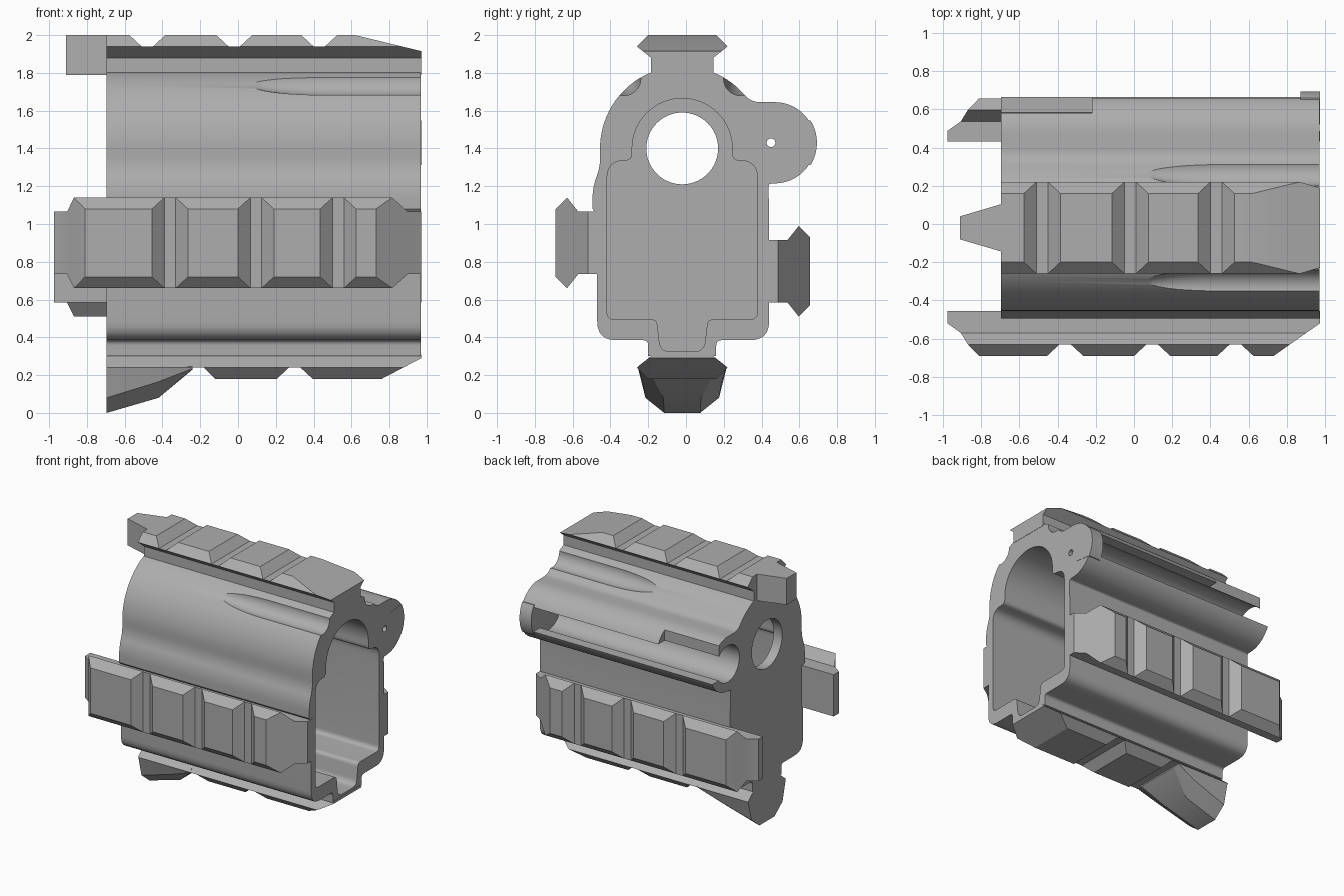
import bpy, bmesh, math
from mathutils import Vector

if "Cube" in bpy.data.objects:
    bpy.data.objects.remove(bpy.data.objects["Cube"])

metal = bpy.data.materials.new("mid_grey")
metal.diffuse_color = (0.42, 0.42, 0.42, 1)
metal.use_nodes = True
metal.node_tree.nodes["Principled BSDF"].inputs["Base Color"].default_value = metal.diffuse_color
CY = -0.02  # y of the body's centre line


def loft(name, sections, smooth=True):
    """Closed solid through equally sized rings of points."""
    bm = bmesh.new()
    rings = [[bm.verts.new(p) for p in s] for s in sections]
    n = len(rings[0])
    for a, b in zip(rings, rings[1:]):
        for i in range(n):
            j = (i + 1) % n
            bm.faces.new((a[i], a[j], b[j], b[i]))
    bm.faces.new(rings[0][::-1])
    bm.faces.new(rings[-1])
    bmesh.ops.remove_doubles(bm, verts=bm.verts, dist=1e-4)
    bmesh.ops.recalc_face_normals(bm, faces=bm.faces)
    me = bpy.data.meshes.new(name)
    bm.to_mesh(me)
    bm.free()
    ob = bpy.data.objects.new(name, me)
    bpy.context.collection.objects.link(ob)
    me.materials.append(metal)
    return ob


def prism(name, profile, x0, x1):
    return loft(name, [[(x, y, z) for y, z in profile] for x in (x0, x1)])


def arc(cy, cz, r, a0, a1, n):
    return [(cy + r * math.cos(math.radians(a0 + (a1 - a0) * i / n)),
             cz + r * math.sin(math.radians(a0 + (a1 - a0) * i / n))) for i in range(n + 1)]


def circle(cy, cz, r, n=48):
    return arc(cy, cz, r, 0, 360, n)[:-1]


def rounded(pts):
    """Profile whose points may carry a third value: the corner rounding."""
    out = []
    for i, p in enumerate(pts):
        c = Vector(p[:2])
        if len(p) == 2:
            out.append(tuple(c))
            continue
        a = c + (Vector(pts[i - 1][:2]) - c).normalized() * p[2]
        b = c + (Vector(pts[(i + 1) % len(pts)][:2]) - c).normalized() * p[2]
        for k in range(7):
            t = k / 6
            out.append(tuple(a * (1 - t) ** 2 + c * 2 * t * (1 - t) + b * t * t))
    return out


def cut(ob, cutter):
    m = ob.modifiers.new("cut", 'BOOLEAN')
    m.operation, m.solver, m.object = 'DIFFERENCE', 'EXACT', cutter
    bpy.context.view_layer.objects.active = ob
    bpy.ops.object.modifier_apply(modifier=m.name)
    bpy.data.objects.remove(cutter)


# body shell with the side tube in one outline
body = prism("body", rounded(
    [(0.16, 0.30), (0.16, 0.385, 0.03), (0.44, 0.385, 0.10), (0.44, 1.0), (0.437, 1.212, 0.015)]
    + arc(0.47, 1.43, 0.215, -90, 90, 28) + [(0.35, 1.645, 0.04)]
    + arc(CY, 1.40, 0.435, 41, 180, 36)
    + [(-0.453, 1.30, 0.06), (-0.495, 1.20, 0.07), (-0.495, 1.08), (-0.47, 1.05),
       (-0.47, 0.385, 0.10), (-0.20, 0.385, 0.03), (-0.20, 0.30)]), -0.695, 0.97)

# main cavity, open at the front end, with a keyhole shaped outline
half = [(0.265, 1.335, 0.04), (0.398, 1.335, 0.09), (0.398, 0.495, 0.04),
        (0.135, 0.495, 0.03), (0.115, 0.325, 0.05)]
cavity = rounded(arc(CY, 1.40, 0.265, 180, 0, 32) + [(CY + w, z, r) for w, z, r in half]
                 + [(CY - w, z, r) for w, z, r in half[::-1]])
cut(body, prism("cavity_cutter", cavity, -0.62, 1.2))
cut(body, prism("rear_hole_cutter", circle(CY, 1.40, 0.19, 64), -1, -0.5))

# tube bore, side slot, wider rear slot and pin hole
cut(body, prism("bore_cutter", circle(0.47, 1.43, 0.145), -1, 0.87))
cut(body, prism("slot_cutter", [(0.5, 1.34), (0.9, 1.34), (0.9, 1.53), (0.5, 1.53)], -1, 0.871))
cut(body, prism("wide_slot_cutter", [(0.58, 1.43), (0.9, 1.43), (0.9, 1.8), (0.58, 1.8)], -1, -0.22))
cut(body, prism("pin_cutter", circle(0.45, 1.43, 0.023, 20), 0.8, 1.2))

# long tapering flutes on both shoulders
for s in (-1, 1):
    rings = []
    for i in range(13):
        t = math.radians(2 + 88 * i / 12)
        rings.append((0.45 - 0.45 * math.cos(t), 0.09 * math.sin(t)))
    rings.append((1.2, 0.09))
    cut(body, loft("flute_cutter", [[(x, y, z) for y, z in circle(CY + s * 0.309, 1.77, r, 40)]
                                    for x, r in rings]))

# raised lip closing the front end of the tube
lip = prism("tube_lip", arc(0.47, 1.43, 0.223, -32, 32, 12) + [(0.52, 1.53), (0.52, 1.33)], 0.87, 0.972)


def rail(name, steps, base, place):
    """Dovetail rail; steps are (x, depth below the tooth tops)."""
    def width(d):
        if d <= 0.06:
            return 0.18 + d
        return max(0.165, 0.24 - (d - 0.06) * 1.25)
    sections = []
    for x, top in steps:
        side = [(width(d), d) for d in (max(q, top) for q in (base, 0.12, 0.06, 0))]
        ring = side + [(-w, d) for w, d in side[::-1]]
        sections.append([place(x, w, d) for w, d in ring])
    return loft(name, sections)


def groove(x, gap=0.06):
    return [(x - 0.035 - gap, 0), (x - 0.03, 0.06), (x + 0.03, 0.06), (x + 0.035 + gap, 0)]


# side rails
side_steps = ([(-0.975, 0.17), (-0.905, 0.095 + 0.025), (-0.868, 0.06), (-0.81, 0)]
              + groove(-0.36) + groove(0.095) + groove(0.53)
              + [(0.73, 0), (0.815, 0.06), (0.90, 0.12), (0.972, 0.17)])
rail("left_rail", side_steps, 0.235, lambda x, w, d: (x, -0.69 + d, 0.90 + w))
rail("right_rail", side_steps, 0.225, lambda x, w, d: (x, 0.657 - d, 0.75 + w))

# top rail
rail("top_rail", [(-0.695, 0)] + groove(-0.48) + groove(-0.02) + groove(0.43)
     + [(0.62, 0), (0.867, 0.06), (0.972, 0.085)], 0.21,
     lambda x, w, d: (x, CY + w, 2.0 - d))

# bottom rail
rail("bottom_rail", [(-0.695, 0.06), (-0.18, 0.06), (-0.12, 0)] + groove(0.30)
     + [(0.76, 0), (0.875, 0.06), (0.972, 0.11)], 0.13,
     lambda x, w, d: (x, CY + w, 0.18 + d))

# tapered block behind the top rail
loft("rear_block", [[(x, CY + s * w, z) for s, z in ((-1, 1.79), (1, 1.79), (1, 2.0), (-1, 2.0))]
                    for x, w in ((-0.91, 0.06), (-0.69, 0.125))])

# wedge shaped foot under the rear
foot = []
for x, pts in ((-0.695, [(0.235, 0.24), (0.195, 0.08), (0.095, 0.0)]),
               (-0.42, [(0.235, 0.24), (0.21, 0.165), (0.10, 0.08)]),
               (-0.24, [(0.235, 0.245), (0.23, 0.235), (0.18, 0.23)])):
    ring = [(0.165, 0.30)] + pts
    foot.append([(x, CY + w, z) for w, z in ring] + [(x, CY - w, z) for w, z in ring[::-1]])
loft("rear_foot", foot)

# smooth curves, crisp edges
for ob in bpy.context.scene.objects:
    ob.select_set(True)
bpy.context.view_layer.objects.active = body
bpy.ops.object.shade_smooth_by_angle(angle=math.radians(25))
